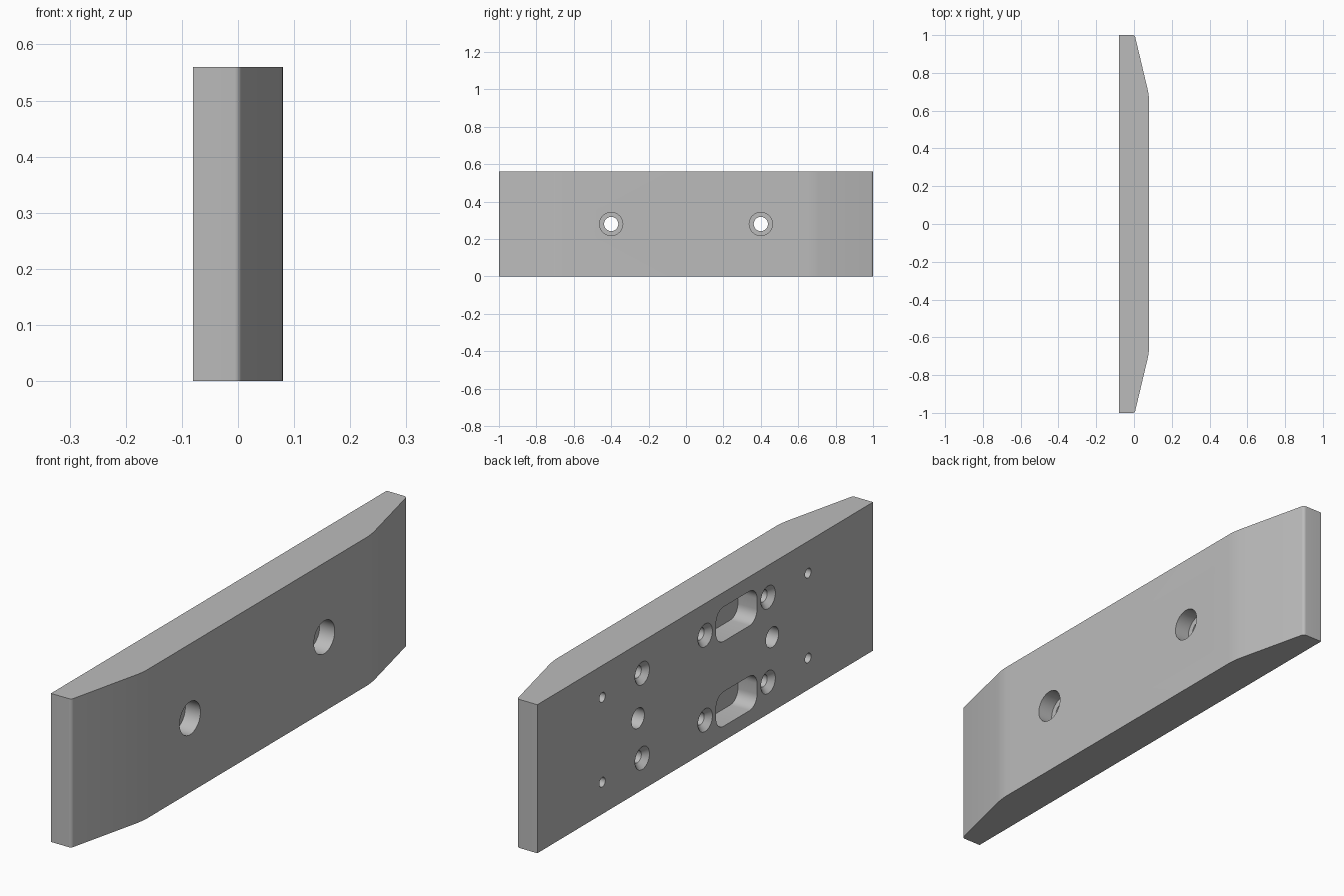
import bpy, bmesh, math
from mathutils import Matrix, Vector

if "Cube" in bpy.data.objects:
    bpy.data.objects.remove(bpy.data.objects["Cube"], do_unlink=True)

HEIGHT, HALF = 0.56, 0.08
MID = HEIGHT / 2
ROW = 0.16            # rows of mounting holes above and below the middle

grey = bpy.data.materials.new("plain grey")
grey.use_nodes = True
grey.diffuse_color = (0.5, 0.5, 0.5, 1)
grey.node_tree.nodes["Principled BSDF"].inputs["Base Color"].default_value = (0.5, 0.5, 0.5, 1)


def finish(bm, name):
    bmesh.ops.recalc_face_normals(bm, faces=bm.faces)
    mesh = bpy.data.meshes.new(name)
    bm.to_mesh(mesh)
    bm.free()
    mesh.materials.append(grey)
    obj = bpy.data.objects.new(name, mesh)
    bpy.context.collection.objects.link(obj)
    return obj


def round_edges(bm, test, offset, segments):
    edges = [e for e in bm.edges if all(test(v.co) for v in e.verts)
             and (e.verts[0].co - e.verts[1].co).length > 0.05]
    bmesh.ops.bevel(bm, geom=edges, offset=offset, segments=segments,
                    profile=0.5, affect='EDGES')


def make_plate():
    # plan outline with tapered ends, raised to full height
    outline = [(-HALF, -1), (0.004, -1), (HALF, -0.68),
               (HALF, 0.68), (0.004, 1), (-HALF, 1)]
    bm = bmesh.new()
    face = bm.faces.new([bm.verts.new((x, y, 0)) for x, y in outline])
    up = bmesh.ops.extrude_face_region(bm, geom=[face])["geom"]
    bmesh.ops.translate(bm, vec=(0, 0, HEIGHT),
                        verts=[v for v in up if isinstance(v, bmesh.types.BMVert)])
    for s in (-1, 1):
        round_edges(bm, lambda c: c.x > 0.05 and c.y * s > 0, 0.03, 6)
        round_edges(bm, lambda c: abs(c.x - 0.004) < 0.001 and c.y * s > 0.9, 0.01, 6)
    return finish(bm, "plate")


def bore(bm, y, z, steps):
    # turned cutter along x: steps are (x, radius) pairs
    n = 40
    rings = [[bm.verts.new((x, y + r * math.cos(2 * math.pi * i / n),
                            z + r * math.sin(2 * math.pi * i / n)))
              for i in range(n)] for x, r in steps]
    for a, b in zip(rings, rings[1:]):
        for i in range(n):
            j = (i + 1) % n
            bm.faces.new((a[i], a[j], b[j], b[i]))
    bm.faces.new(rings[0])
    bm.faces.new(rings[-1])


def make_bores():
    bm = bmesh.new()
    back, out = -HALF, -HALF - 0.02
    # two through holes, counterbored on the tapered side
    for y in (-0.4, 0.4):
        bore(bm, y, MID, [(out, 0.038), (0.017, 0.038), (0.017, 0.062), (HALF + 0.02, 0.062)])
    for z in (MID - ROW, MID + ROW):
        # countersunk screw holes
        for y in (-0.375, 0, 0.375):
            bore(bm, y, z, [(out, 0.043), (back, 0.043), (back + 0.02, 0.023), (0.02, 0.023)])
        # small pin holes
        for y in (-0.613, 0.613):
            bore(bm, y, z, [(out, 0.018), (-0.02, 0.018)])
    return finish(bm, "bore_cutter")


def make_slots():
    # two rounded pockets in the flat side
    bm = bmesh.new()
    for z in (MID - ROW, MID + ROW):
        m = Matrix.LocRotScale(Vector((-0.06, -0.187, z)), None, Vector((0.12, 0.244, 0.13)))
        bmesh.ops.create_cube(bm, size=1, matrix=m)
    edges = [e for e in bm.edges if abs(e.verts[0].co.x - e.verts[1].co.x) > 0.1]
    bmesh.ops.bevel(bm, geom=edges, offset=0.045, segments=8, profile=0.5, affect='EDGES')
    return finish(bm, "slot_cutter")


plate = make_plate()
for cutter in (make_bores(), make_slots()):
    cutter.hide_render = True
    mod = plate.modifiers.new("cut", 'BOOLEAN')
    mod.operation = 'DIFFERENCE'
    mod.solver = 'EXACT'
    mod.object = cutter
    bpy.context.view_layer.objects.active = plate
    bpy.ops.object.modifier_apply(modifier=mod.name)
    bpy.data.objects.remove(cutter, do_unlink=True)

bpy.ops.object.select_all(action='DESELECT')
plate.select_set(True)
bpy.context.view_layer.objects.active = plate
bpy.ops.object.shade_smooth_by_angle(angle=math.radians(30))
